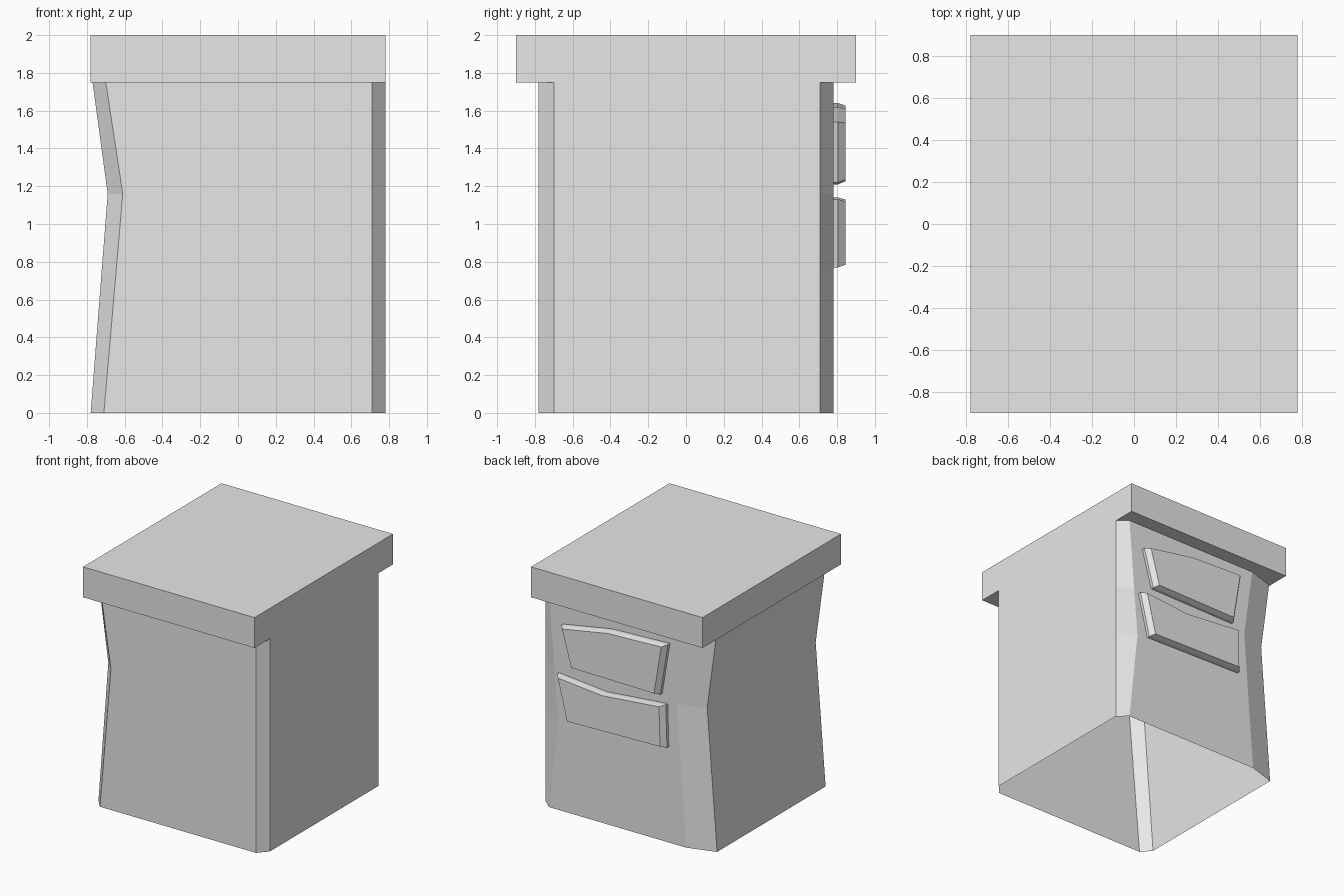
import bpy
import bmesh

cube = bpy.data.objects.get("Cube")
if cube:
    bpy.data.objects.remove(cube, do_unlink=True)

grey = bpy.data.materials.new("plain_grey")
grey.use_nodes = True
grey.diffuse_color = (0.8, 0.8, 0.8, 1)
grey.node_tree.nodes["Principled BSDF"].inputs["Base Color"].default_value = (0.8, 0.8, 0.8, 1)


def loft(name, rings, caps=True):
    """Join closed rings of points with quads, with optional end caps."""
    bm = bmesh.new()
    loops = [[bm.verts.new(p) for p in ring] for ring in rings]
    n = len(loops[0])
    for low, high in zip(loops, loops[1:]):
        for i in range(n):
            j = (i + 1) % n
            bm.faces.new((low[i], low[j], high[j], high[i]))
    if caps:
        bm.faces.new(loops[0][::-1])
        bm.faces.new(loops[-1])
        bmesh.ops.recalc_face_normals(bm, faces=bm.faces)
    mesh = bpy.data.meshes.new(name)
    bm.to_mesh(mesh)
    bm.free()
    mesh.materials.append(grey)
    obj = bpy.data.objects.new(name, mesh)
    bpy.context.collection.objects.link(obj)
    return obj


# Counter top slab
W, D = 0.78, 0.9
corners = [(-W, -D), (W, -D), (W, D), (-W, D)]
loft("counter_top", [[(x, y, z) for x, y in corners] for z in (1.75, 2.0)])

# Hollow body: each upright edge is (y, foot x, waist x, waist z, top x)
H = 1.75
uprights = [
    (-0.78, -0.71, -0.61, 1.16, -0.70),
    (-0.78, 0.71, 0.71, 1.16, 0.71),
    (-0.70, 0.78, 0.78, 1.16, 0.78),
    (0.71, 0.78, 0.78, 0.75, 0.78),
    (0.78, 0.70, 0.62, 0.75, 0.70),
    (0.78, -0.55, -0.46, 1.16, -0.54),
    (0.71, -0.78, -0.69, 1.16, -0.77),
    (-0.70, -0.78, -0.69, 1.16, -0.77),
]


def upright_point(upright, z):
    y, foot, waist, wz, top = upright
    if z <= wz:
        x = foot + (waist - foot) * z / wz
    else:
        x = waist + (top - waist) * (z - wz) / (H - wz)
    return (x, y, z)


loft("body", [[upright_point(u, z) for u in uprights] for z in (0, 0.75, 1.16, H)], caps=False)


# Raised back panels with bevelled fronts
def panel(name, outline):
    cx = sum(x for x, z in outline) / len(outline)
    cz = sum(z for x, z in outline) / len(outline)
    rings = [[(cx + (x - cx) * s, y, cz + (z - cz) * s) for x, z in outline]
             for y, s in ((0.77, 1), (0.805, 1), (0.845, 0.93))]
    loft(name, rings)


panel("upper_back_panel", [(0.57, 1.54), (0.12, 1.62), (-0.40, 1.64), (-0.33, 1.21), (0.48, 1.22)])
panel("lower_back_panel", [(0.61, 1.13), (0.17, 1.09), (-0.38, 1.14), (-0.39, 0.79), (0.52, 0.77)])
